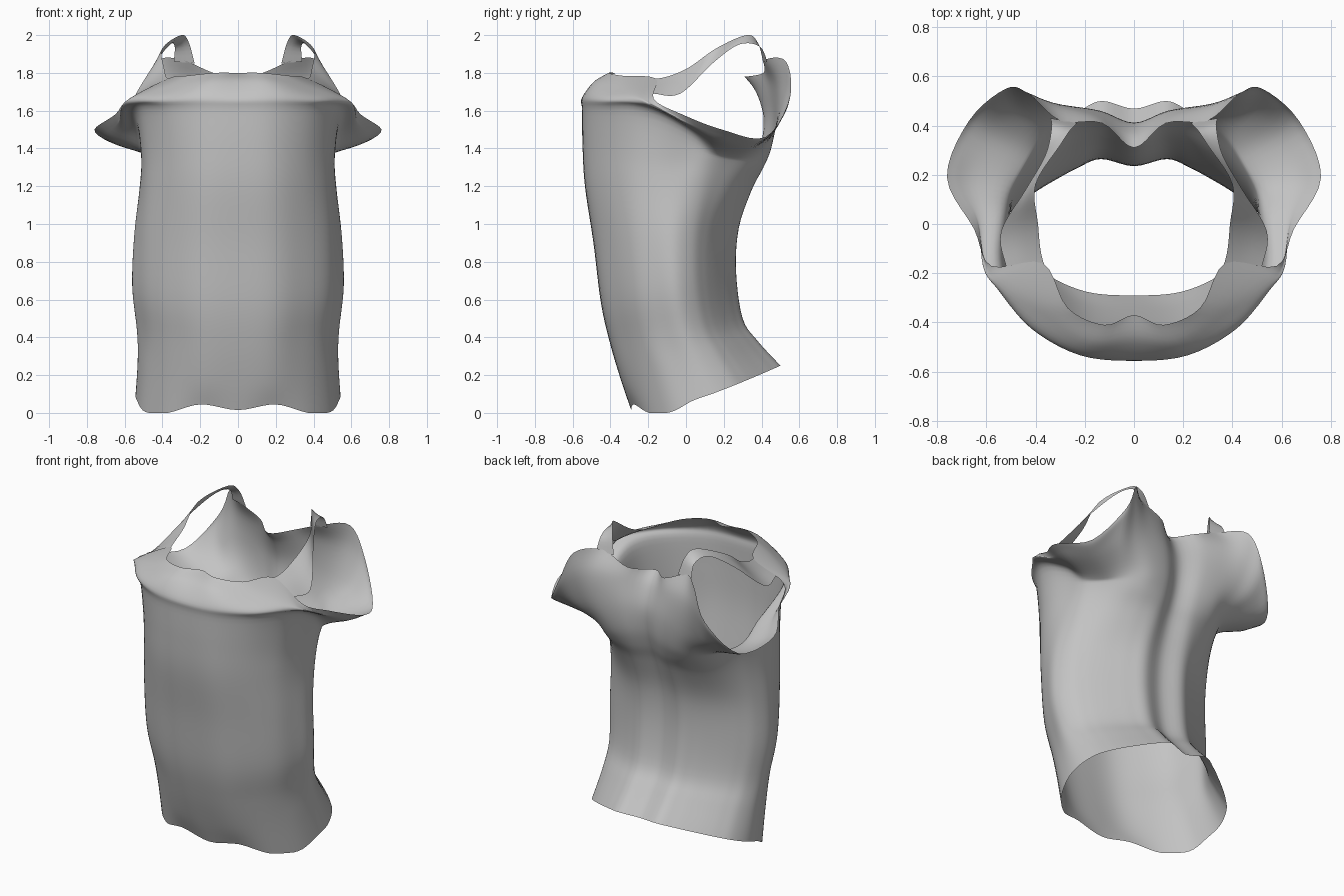
import bpy
from mathutils import Vector

cloth = bpy.data.materials.new("grey cloth")
cloth.diffuse_color = (0.55, 0.55, 0.55, 1)


def spline(pts, steps, cyclic=False):
    """Catmull-Rom curve through pts."""
    n = len(pts)
    get = (lambda i: pts[i % n]) if cyclic else (lambda i: pts[max(0, min(n - 1, i))])
    out = []
    for i in range(n if cyclic else n - 1):
        a, b, c, d = (get(i + k) for k in (-1, 0, 1, 2))
        for s in range(steps):
            t = s / steps
            out.append(0.5 * (2 * b + (c - a) * t + (2 * a - 5 * b + 4 * c - d) * t ** 2
                              + (3 * b - a - 3 * c + d) * t ** 3))
    if not cyclic:
        out.append(pts[-1].copy())
    return out


def sheet(name, rows, cyclic):
    """Smooth open surface through rows of points."""
    n, w = len(rows), len(rows[0])
    verts = [p for r in rows for p in r]
    faces = [(r * w + c, r * w + (c + 1) % w, (r + 1) * w + (c + 1) % w, (r + 1) * w + c)
             for r in range(n - 1) for c in range(w if cyclic else w - 1)]
    me = bpy.data.meshes.new(name)
    me.from_pydata(verts, [], faces)
    me.materials.append(cloth)
    for p in me.polygons:
        p.use_smooth = True
    ob = bpy.data.objects.new(name, me)
    bpy.context.collection.objects.link(ob)
    return ob


def V(pts):
    return [Vector(p) for p in pts]


# Half rings from front centre, round the right side, to back centre
waist = V([(0, -.55, 0), (.19, -.53, 0), (.34, -.42, 0), (.45, -.29, 0), (.51, -.14, 0),
           (.54, 0, 0), (.5, .13, 0), (.44, .21, 0), (.38, .27, 0), (.31, .33, 0),
           (.22, .4, 0), (.13, .45, 0), (0, .41, 0)])
crease = V([(0, -.55, 1.6), (.2, -.53, 1.6), (.38, -.43, 1.6), (.5, -.28, 1.6),
            (.54, -.14, 1.57), (.53, .03, 1.48), (.52, .15, 1.39), (.46, .27, 1.36),
            (.4, .36, 1.37), (.33, .42, 1.39), (.24, .45, 1.4), (.12, .445, 1.42), (0, .4, 1.43)])
bulge = V([(0, -.55, 1.67), (.22, -.53, 1.67), (.42, -.42, 1.66), (.55, -.27, 1.65),
           (.61, -.17, 1.62), (.62, .02, 1.52), (.66, .18, 1.44), (.59, .35, 1.41),
           (.5, .46, 1.48), (.4, .48, 1.53), (.28, .48, 1.56), (.14, .46, 1.57), (0, .41, 1.57)])
yoke = V([(0, -.47, 1.76), (.18, -.48, 1.75), (.38, -.36, 1.72), (.52, -.25, 1.69),
          (.6, -.18, 1.64), (.64, .01, 1.54), (.73, .19, 1.48), (.65, .4, 1.44),
          (.53, .53, 1.6), (.43, .53, 1.72), (.31, .48, 1.75), (.15, .44, 1.72), (0, .37, 1.7)])
rim = V([(0, -.37, 1.8), (.12, -.41, 1.8), (.27, -.34, 1.785), (.37, -.16, 1.77),
         (.58, -.17, 1.66), (.65, -.02, 1.58), (.76, .19, 1.5), (.67, .42, 1.46),
         (.52, .55, 1.67), (.43, .53, 1.86), (.3, .42, 1.87), (.13, .41, 1.8), (0, .31, 1.78)])

# Body rings: front y, back y, half width, front z, back z, waist shape in front and back
body = [(-.29, .50, .54, 0, .25, .2, 1), (-.34, .38, .53, .16, .38, .5, 1),
        (-.40, .30, .535, .36, .50, 1, 1), (-.45, .265, .56, .58, .75, 1, 1),
        (-.49, .28, .55, .90, .98, .8, .9), (-.535, .35, .525, 1.2, 1.18, .5, .5),
        (-.548, .41, .515, 1.42, 1.30, .15, .1)]
hem_wave = [.015, .045, 0, .005]
halves = []
for k, (yf, yb, hw, zf, zb, wf, wb) in enumerate(body):
    ring = []
    for i, p in enumerate(crease):
        q = p.lerp(waist[i], wf if i < 5 else wb)
        v = q.y + .55
        y = yf + (yb - yf) * v
        z = zf + (zb - zf) * v
        if k == 0:  # wavy front hem, rising towards the back
            z = hem_wave[i] if i < 4 else .25 * max(0, (y + .2) / .7) ** 1.25
        ring.append(Vector((q.x / .54 * hw, y, z)))
    halves.append(ring)
halves += [crease, bulge, yoke, rim]

# Tunic body with collar, back yoke and sleeve flaps
rings = [spline(h + [Vector((-p.x, p.y, p.z)) for p in h[-2:0:-1]], 5, True) for h in halves]
for p in rings[0]:
    p.z = max(0, p.z)
columns = [spline(list(col), 5) for col in zip(*rings)]
sheet("tunic_body", list(zip(*columns)), True)

# Shoulder straps, from collar over the shoulder to the back yoke
neck_edge = V([(.3, -.3, 1.78), (.37, -.15, 1.77), (.39, 0, 1.82), (.4, .16, 1.93),
               (.3, .32, 2.0), (.26, .38, 1.96), (.23, .41, 1.85)])
arm_edge = V([(.48, -.27, 1.7), (.52, -.17, 1.69), (.54, -.03, 1.69), (.44, .14, 1.85),
              (.36, .28, 1.95), (.335, .39, 1.94), (.34, .43, 1.86)])
lo, hi = spline(arm_edge, 5), spline(neck_edge, 5)
strap = sheet("shoulder_straps", [[a.lerp(b, t / 3) for a, b in zip(lo, hi)] for t in range(4)], False)
mirror = strap.modifiers.new("mirror", 'MIRROR')
mirror.use_mirror_merge = False
